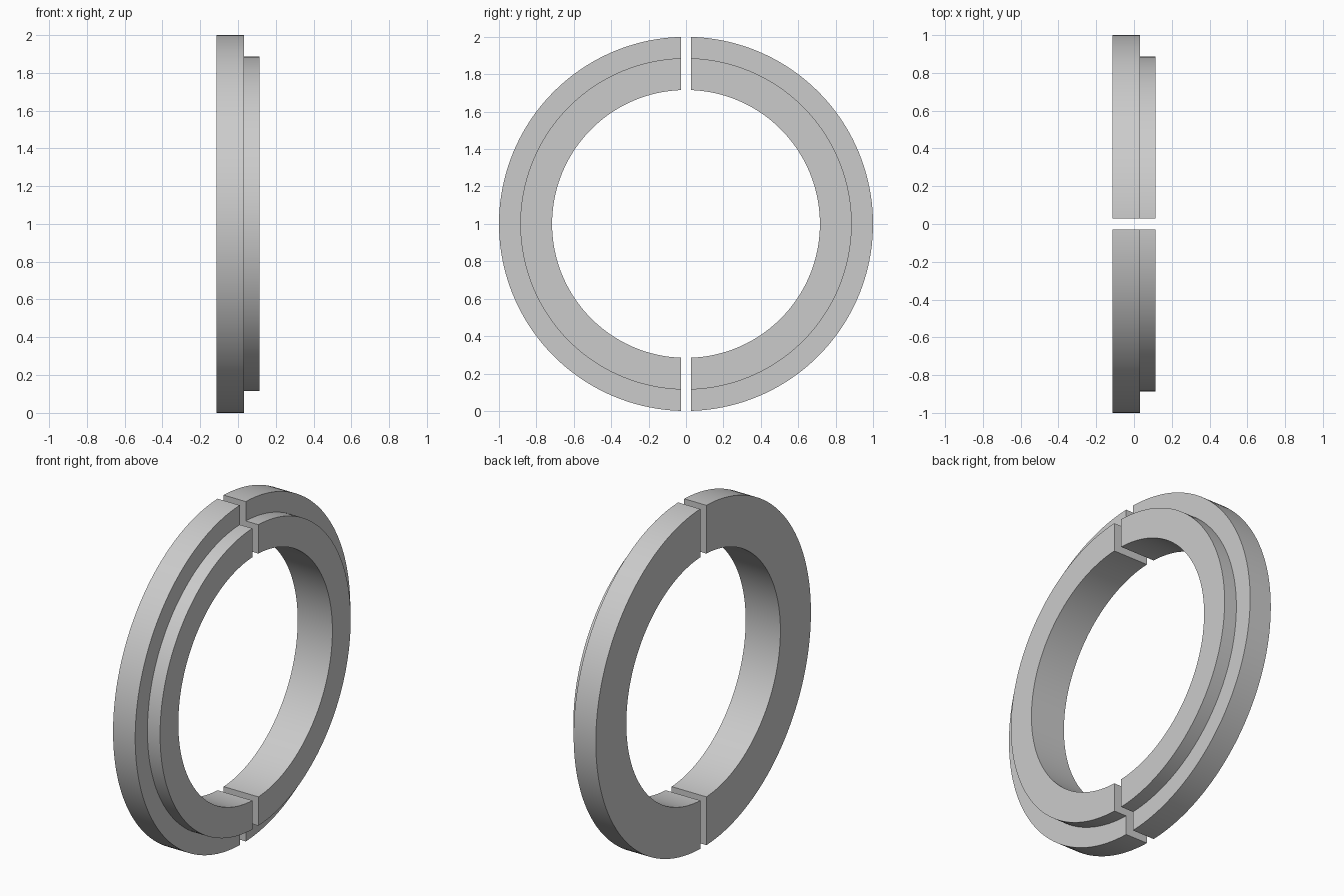
import bpy
import bmesh
import math
from mathutils import Vector

cube = bpy.data.objects.get("Cube")
if cube:
    bpy.data.objects.remove(cube, do_unlink=True)

OUTER, STEP, BORE = 1.0, 0.886, 0.716
BACK, SHOULDER, FRONT = -0.113, 0.031, 0.113
HALF_GAP = 0.028
SEGMENTS = 160

steel = bpy.data.materials.new("plain grey")
steel.use_nodes = True
grey = (0.6, 0.6, 0.6, 1)
steel.diffuse_color = grey
steel.node_tree.nodes["Principled BSDF"].inputs["Base Color"].default_value = grey


def half_ring(name, side):
    """Stepped ring, turned around the x axis and cut flat beside the gap."""
    bm = bmesh.new()
    profile = [(BACK, BORE), (BACK, OUTER), (SHOULDER, OUTER),
               (SHOULDER, STEP), (FRONT, STEP), (FRONT, BORE)]
    verts = [bm.verts.new((x, r, 0)) for x, r in profile]
    edges = [bm.edges.new((v, verts[i - 1])) for i, v in enumerate(verts)]
    bmesh.ops.spin(bm, geom=verts + edges, axis=(1, 0, 0), cent=(0, 0, 0),
                   angle=math.tau, steps=SEGMENTS, use_merge=True)
    bmesh.ops.remove_doubles(bm, verts=bm.verts[:], dist=1e-5)

    # Cut away the other half and cap both ends
    bmesh.ops.bisect_plane(bm, geom=bm.verts[:] + bm.edges[:] + bm.faces[:],
                           plane_co=(0, side * HALF_GAP, 0),
                           plane_no=(0, side, 0), clear_inner=True)
    rim = [e for e in bm.edges if e.is_boundary]
    bmesh.ops.holes_fill(bm, edges=rim, sides=0)
    bmesh.ops.recalc_face_normals(bm, faces=bm.faces[:])
    bmesh.ops.translate(bm, verts=bm.verts[:], vec=Vector((0, 0, OUTER)))

    mesh = bpy.data.meshes.new(name)
    bm.to_mesh(mesh)
    bm.free()
    mesh.materials.append(steel)
    obj = bpy.data.objects.new(name, mesh)
    bpy.context.collection.objects.link(obj)

    # Smooth round walls with crisp corners
    bpy.ops.object.select_all(action="DESELECT")
    obj.select_set(True)
    bpy.context.view_layer.objects.active = obj
    bpy.ops.object.shade_smooth_by_angle(angle=math.radians(30))


half_ring("front_half_ring", -1)
half_ring("back_half_ring", 1)
